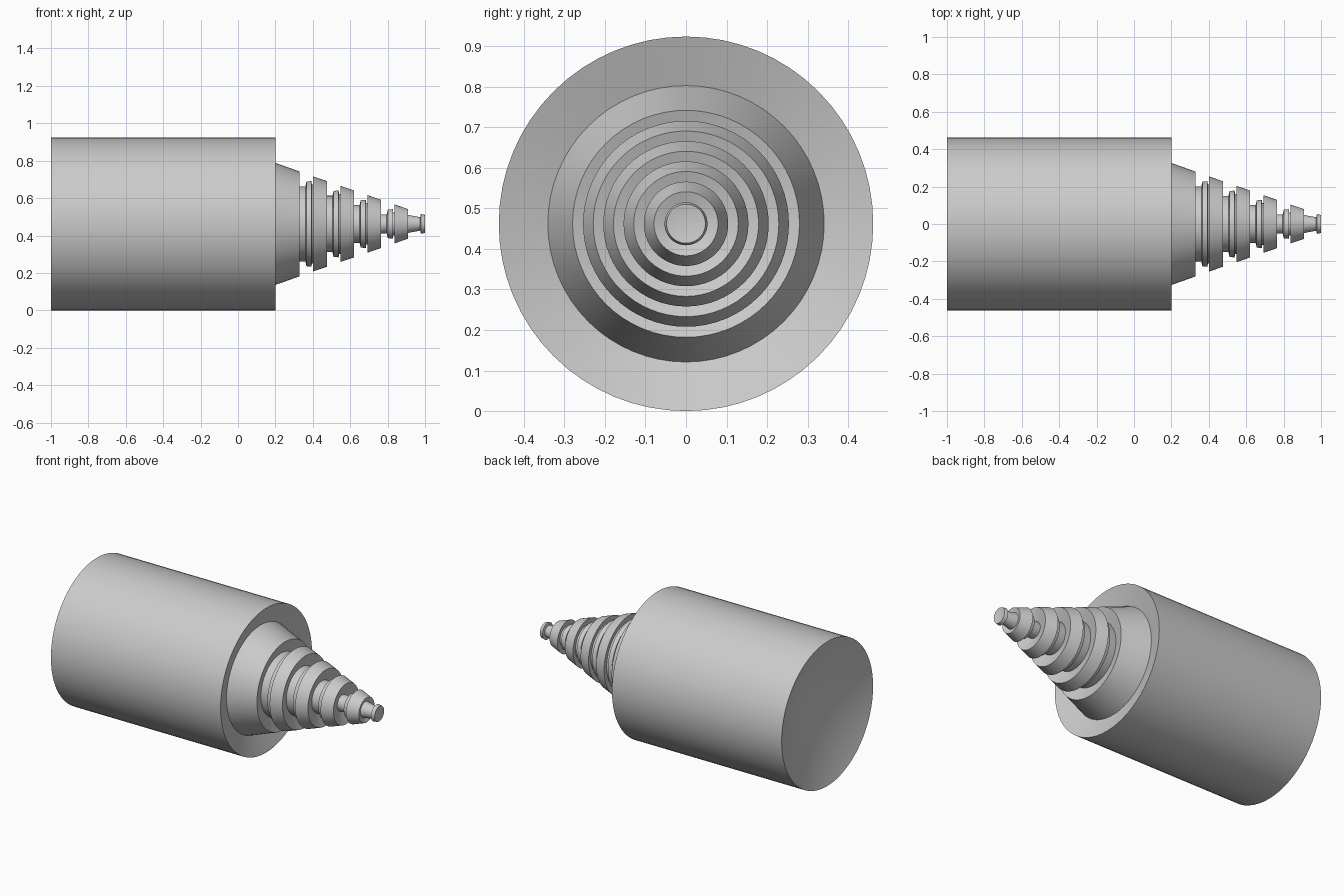
import bpy
import bmesh
from math import cos, sin, pi, radians

cube = bpy.data.objects.get("Cube")
if cube:
    bpy.data.objects.remove(cube, do_unlink=True)

AXIS_Z = 0.462
SIDES = 64
SLOPE = 0.35          # taper of the cones and of the dished end faces

grey = bpy.data.materials.new("plain grey")
grey.use_nodes = True
COLOUR = (0.6, 0.6, 0.6, 1)
grey.diffuse_color = COLOUR
grey.node_tree.nodes["Principled BSDF"].inputs["Base Color"].default_value = COLOUR


def lathe(name, profile):
    """Revolve (x, radius) points, listed back to front, about the long axis."""
    bm = bmesh.new()
    rings = []
    for x, r in profile:
        count = SIDES if r > 0 else 1
        rings.append([bm.verts.new((x, r * cos(2 * pi * k / SIDES),
                                    AXIS_Z + r * sin(2 * pi * k / SIDES)))
                      for k in range(count)])
    for a, b in zip(rings, rings[1:]):
        for k in range(SIDES):
            n = k + 1
            quad = [a[k % len(a)], a[n % len(a)], b[n % len(b)], b[k % len(b)]]
            bm.faces.new(list(dict.fromkeys(quad)))
    mesh = bpy.data.meshes.new(name)
    bm.to_mesh(mesh)
    bm.free()
    mesh.materials.append(grey)
    obj = bpy.data.objects.new(name, mesh)
    bpy.context.collection.objects.link(obj)
    bpy.ops.object.select_all(action="DESELECT")
    obj.select_set(True)
    bpy.context.view_layer.objects.active = obj
    bpy.ops.object.shade_smooth_by_angle(angle=radians(30))
    return obj


def dished(x, rim, inner):
    """Point at the inner radius of an end face sunk backwards from its rim."""
    return (x - SLOPE * (rim - inner), inner)


# Main barrel with sunken ends
BODY_R = 0.462
seat = dished(0.2, BODY_R, 0.341)
lathe("barrel", [(-1 + SLOPE * BODY_R, 0), (-1, BODY_R), (0.2, BODY_R), seat])

# Tapered collar rising from the sunken face
end = dished(0.33, 0.28, 0.2)
lathe("collar", [seat, (0.33, 0.28), end])

# Four stepped stages: neck, ridge, then a tapered ring
for i in range(4):
    x = 0.402 + 0.145 * i
    r = 0.254 - 0.05 * i
    neck, ridge = r - 0.053, r - 0.028
    last = 0.05 if i == 3 else neck - 0.05
    front = dished(x + 0.073, r - 0.025, last)
    lathe(f"stage_{i + 1}", [
        end, (x - 0.042, neck), (x - 0.036, ridge), (x - 0.009, ridge + 0.003),
        (x - 0.007, neck + 0.01), (x + 0.012, neck + 0.01),
        (x, r), (x + 0.073, r - 0.025), front])
    end = front

# Nozzle with a flared, hollow tip
lathe("nozzle", [end, (0.974, 0.036), (0.978, 0.053), (1.0, 0.048),
                 (1.0, 0.043), (0.985, 0)])
